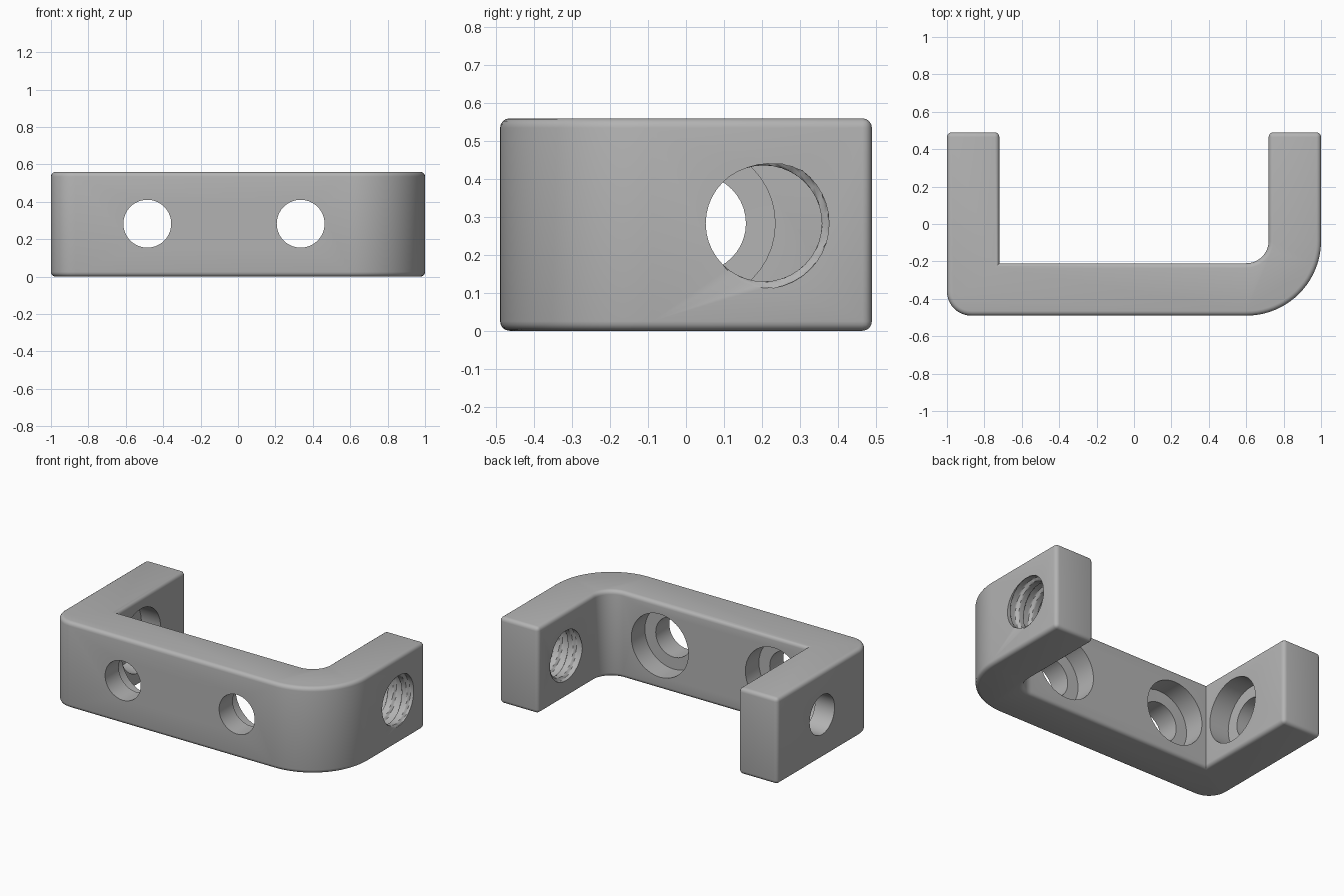
import bpy, bmesh, math
from math import sin, cos, pi
from mathutils import Matrix, Vector

cube = bpy.data.objects.get("Cube")
if cube:
    bpy.data.objects.remove(cube)

H, T = 0.56, 0.28            # bracket height and wall thickness
X, Y = 1.0, 0.49             # half sizes
MID = H / 2 + 0.003

grey = bpy.data.materials.new("mid grey")
grey.use_nodes = True
color = (0.45, 0.45, 0.45, 1)
grey.diffuse_color = color
grey.node_tree.nodes["Principled BSDF"].inputs["Base Color"].default_value = color


def make_object(name, bm):
    bmesh.ops.recalc_face_normals(bm, faces=bm.faces)
    mesh = bpy.data.meshes.new(name)
    bm.to_mesh(mesh)
    bm.free()
    mesh.materials.append(grey)
    ob = bpy.data.objects.new(name, mesh)
    bpy.context.collection.objects.link(ob)
    return ob


def arc(cx, cy, r, start, end, steps):
    angles = [math.radians(start + (end - start) * i / steps) for i in range(steps + 1)]
    return [(cx + r * cos(a), cy + r * sin(a)) for a in angles]


def lathe(name, length, segments, rows, radius, matrix):
    """Closed round cutter along local z; radius is a function of height and angle."""
    bm = bmesh.new()
    rings = []
    for z in rows:
        ring = []
        for i in range(segments):
            a = 2 * pi * i / segments
            r = radius(z, a)
            ring.append(bm.verts.new(matrix @ Vector((r * cos(a), r * sin(a), z))))
        rings.append(ring)
    for low, high in zip(rings, rings[1:]):
        for i in range(segments):
            j = (i + 1) % segments
            bm.faces.new((low[i], low[j], high[j], high[i]))
    bm.faces.new(rings[0])
    bm.faces.new(rings[-1])
    ob = make_object(name, bm)
    ob.hide_render = True
    return ob


# U-shaped body: outline with one tight and one wide corner
outline = arc(-X + 0.13, -Y + 0.13, 0.13, 180, 270, 10)
outline += arc(X - 0.4, -Y + 0.4, 0.4, 270, 360, 20)
outline += [(X, Y), (X - T, Y)]
outline += arc(X - T - 0.12, -Y + T + 0.12, 0.12, 0, -90, 12)
outline += [(-X + T, -Y + T), (-X + T, Y), (-X, Y)]

bm = bmesh.new()
base = bm.faces.new([bm.verts.new((x, y, 0)) for x, y in outline])
top = bmesh.ops.extrude_face_region(bm, geom=[base])["geom"]
bmesh.ops.translate(bm, vec=(0, 0, H), verts=[v for v in top if isinstance(v, bmesh.types.BMVert)])


def rounded(edge):
    a, b = (v.co for v in edge.verts)
    return abs(a.z - b.z) < 0.01 or min(a.y, b.y) > Y - 0.01


bmesh.ops.bevel(bm, geom=[e for e in bm.edges if rounded(e)], offset=0.025,
                segments=4, profile=0.5, affect='EDGES', clamp_overlap=True)
body = make_object("bracket_body", bm)

# Counterbored holes: narrow through the wall, wide from the inside
SMALL, WIDE, DEPTH = 0.128, 0.205, 0.14


def counterbore(name, matrix):
    def radius(z, a):
        return WIDE if z > T - DEPTH + 0.0005 else SMALL
    return lathe(name, T, 40, [-0.05, T - DEPTH, T - DEPTH + 0.001, T + 0.05], radius, matrix)


into_front = Matrix.Rotation(-pi / 2, 4, 'X')
into_side = Matrix.Rotation(pi / 2, 4, 'Y')
cutters = [counterbore("front_hole_cutter_" + side,
                       Matrix.Translation((x, -Y, MID)) @ into_front)
           for side, x in (("right", -0.485), ("left", 0.335))]
cutters.append(counterbore("side_hole_cutter",
                           Matrix.Translation((-X, 0.03, MID)) @ into_side))

# Threaded hole through the other arm
PITCH = 0.1


def thread(z, a):
    phase = (z / PITCH + a / (2 * pi)) % 1
    ramp = min(max((abs(phase - 0.5) - 0.2) / 0.08, 0), 1)
    return 0.153 + 0.019 * ramp


cutters.append(lathe("thread_cutter", T, 40, [-0.03 + 0.006 * i for i in range(58)], thread,
                     Matrix.Translation((X - T, 0.205, MID)) @ into_side))

for cutter in cutters:
    mod = body.modifiers.new(cutter.name, 'BOOLEAN')
    mod.operation = 'DIFFERENCE'
    mod.solver = 'EXACT'
    mod.object = cutter

# Apply the cuts, then drop the cutters
bpy.context.view_layer.objects.active = body
body.select_set(True)
for mod in list(body.modifiers):
    bpy.ops.object.modifier_apply(modifier=mod.name)
for cutter in cutters:
    bpy.data.objects.remove(cutter)
bpy.ops.object.select_all(action='DESELECT')
body.select_set(True)
bpy.ops.object.shade_smooth_by_angle(angle=math.radians(35))
